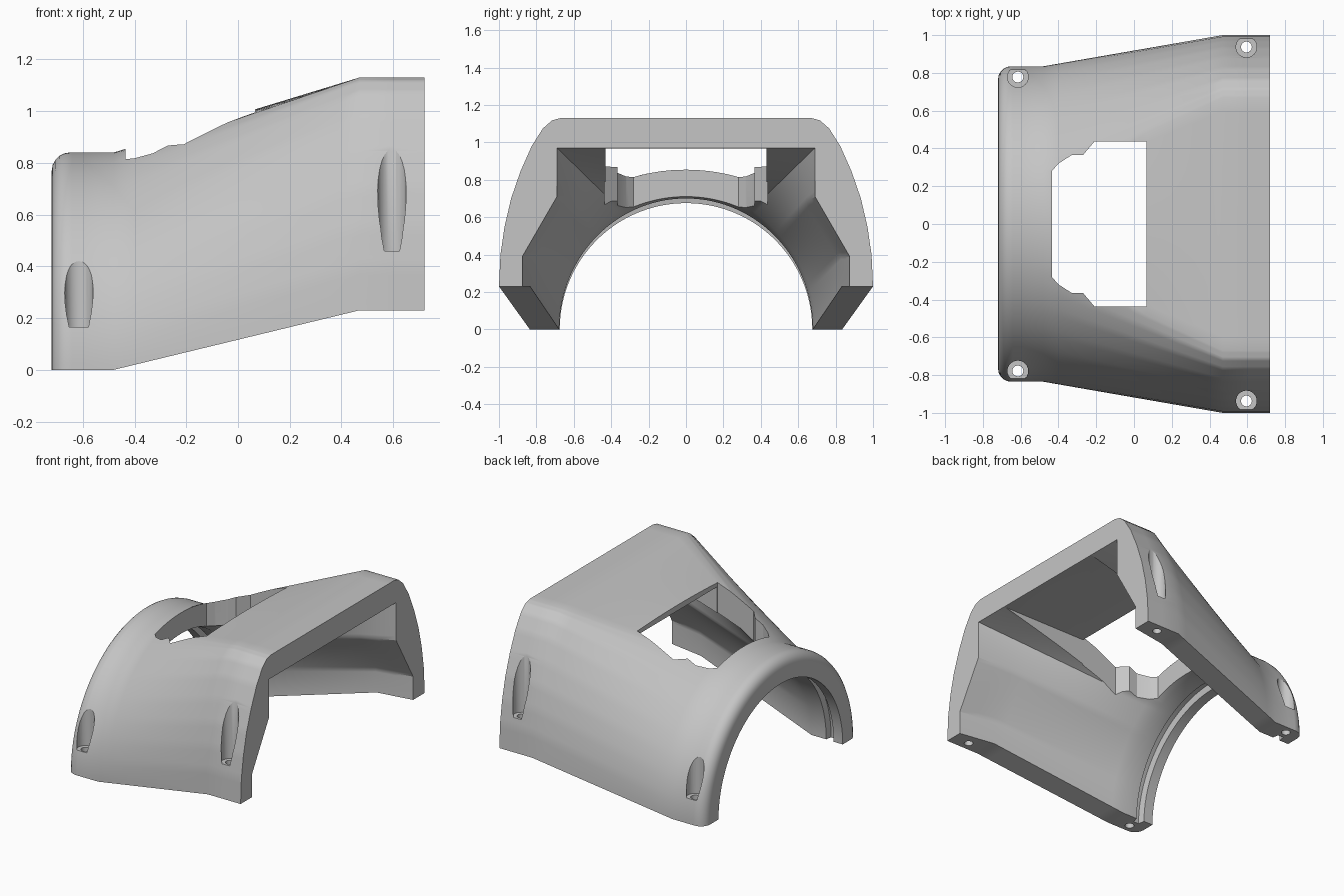
import bpy
import bmesh
from math import sin, cos, pi, radians

if "Cube" in bpy.data.objects:
    bpy.data.objects.remove(bpy.data.objects["Cube"])

grey = bpy.data.materials.new("plain grey")
grey.use_nodes = True
colour = (0.56, 0.56, 0.56, 1)
grey.diffuse_color = colour
grey.node_tree.nodes["Principled BSDF"].inputs["Base Color"].default_value = colour

HALF = 50  # samples along half an arch
FRONT, BEND, REAR, BACK = 0.72, 0.47, -0.48, -0.72

# Half profiles of the wide end: (t, y, z), from the foot (t=0) to the crown (t=1)
OUTER = [(0, 1, .23), (.1, .992, .4), (.2, .97, .55), (.3, .935, .7), (.4, .885, .845),
         (.52, .825, .98), (.64, .765, 1.075), (.74, .715, 1.118), (.82, .67, 1.13), (1, 0, 1.13)]
INNER = [(0, .875, .23), (.2, .875, .39), (.5, .69, .71), (.68, .69, .97), (1, 0, .97)]


def sample(profile, t):
    for (t0, y0, z0), (t1, y1, z1) in zip(profile, profile[1:]):
        if t <= t1 + 1e-6:
            k = (t - t0) / (t1 - t0)
            return y0 + (y1 - y0) * k, z0 + (z1 - z0) * k


def arch(profile, blend, ry, rz, foot):
    """Blend a round arch into the wide profile, with its feet level at foot."""
    half = []
    for i in range(HALF + 1):
        t = i / HALF
        y, z = sample(profile, t)
        a = t * pi / 2
        half.append((ry * cos(a) * (1 - blend) + y * blend, rz * sin(a) * (1 - blend) + z * blend))
    low, top = half[0][1], half[-1][1]
    half = [(y, foot + (z - low) * (top - foot) / (top - low)) for y, z in half]
    return half + [(-y, z) for y, z in reversed(half[:-1])]


def section(x, bore_y=.678, bore_z=.70, inset=0.0):
    out_blend = min(1, max(0, (x - REAR) / (BEND - REAR)))
    in_blend = max(0, (x - REAR) / (FRONT - REAR))
    foot = 0.23 * out_blend
    return (x, arch(OUTER, out_blend, .835 - inset, .84 - inset, foot),
            arch(INNER, in_blend, bore_y, bore_z, foot))


# Sections from back to front: rounded rim, grooved bore, then the widening hood
sections = []
R = 0.07
for k in range(6):
    a = k / 5 * pi / 2
    sections.append(section(BACK + R * (1 - cos(a)), .675, .675, R * (1 - sin(a))))
sections += [section(-.642, .72, .72), section(-.6, .72, .72), section(-.592)]
sections += [section(REAR + (BEND - REAR) * k / 12) for k in range(13)]
sections += [section(.6), section(FRONT)]

bm = bmesh.new()
rings = []
for x, outer, inner in sections:
    rings.append([[bm.verts.new((x, y, z)) for y, z in loop] for loop in (outer, inner)])
last = 2 * HALF
for (o0, i0), (o1, i1) in zip(rings, rings[1:]):
    for j in range(last):
        bm.faces.new((o0[j], o0[j + 1], o1[j + 1], o1[j]))
        bm.faces.new((i0[j], i1[j], i1[j + 1], i0[j + 1]))
    for j in (0, last):
        bm.faces.new((o0[j], o1[j], i1[j], i0[j]))
for o, i in (rings[0], rings[-1]):
    for j in range(last):
        bm.faces.new((o[j], o[j + 1], i[j + 1], i[j]))
bmesh.ops.recalc_face_normals(bm, faces=bm.faces)


def make_object(name, bm):
    mesh = bpy.data.meshes.new(name)
    bm.to_mesh(mesh)
    bm.free()
    obj = bpy.data.objects.new(name, mesh)
    bpy.context.collection.objects.link(obj)
    mesh.materials.append(grey)
    return obj


hood = make_object("arched_hood", bm)


def cut(outline, low, high):
    """Cut a vertical prism with the given plan outline out of the hood."""
    b = bmesh.new()
    bottom = [b.verts.new((x, y, low)) for x, y in outline]
    top = [b.verts.new((x, y, high)) for x, y in outline]
    b.faces.new(bottom)
    b.faces.new(top)
    for j in range(len(outline)):
        b.faces.new((bottom[j - 1], bottom[j], top[j], top[j - 1]))
    bmesh.ops.recalc_face_normals(b, faces=b.faces)
    cutter = make_object("cutter", b)
    cutter.hide_render = True
    mod = hood.modifiers.new("cut", "BOOLEAN")
    mod.operation = "DIFFERENCE"
    mod.solver = "EXACT"
    mod.object = cutter
    bpy.context.view_layer.objects.active = hood
    bpy.ops.object.modifier_apply(modifier=mod.name)
    bpy.data.objects.remove(cutter)


def circle(x, y, r, n=24):
    return [(x + r * cos(2 * pi * k / n), y + r * sin(2 * pi * k / n)) for k in range(n)]


# Level channel under the roof, leading to the opening
cut([(-.1, -.43), (.8, -.43), (.8, .43), (-.1, .43)], 0.45, 0.967)

# Top opening with stepped rear corners
edge = [(.065, .436), (-.21, .436), (-.27, .365), (-.33, .365), (-.4, .32), (-.435, .28)]
cut(edge + [(x, -y) for x, y in reversed(edge)], 0.48, 1.4)

# Screw pockets and through holes
for side in (1, -1):
    for x, y, seat in ((-.615, .778, .165), (.595, .937, .46)):
        cut(circle(x, side * y, .055), seat, 1.3)
        cut(circle(x, side * y, .029, 16), -.2, seat + .05)

bpy.ops.object.select_all(action="DESELECT")
hood.select_set(True)
bpy.context.view_layer.objects.active = hood
bpy.ops.object.shade_smooth_by_angle(angle=radians(28))
